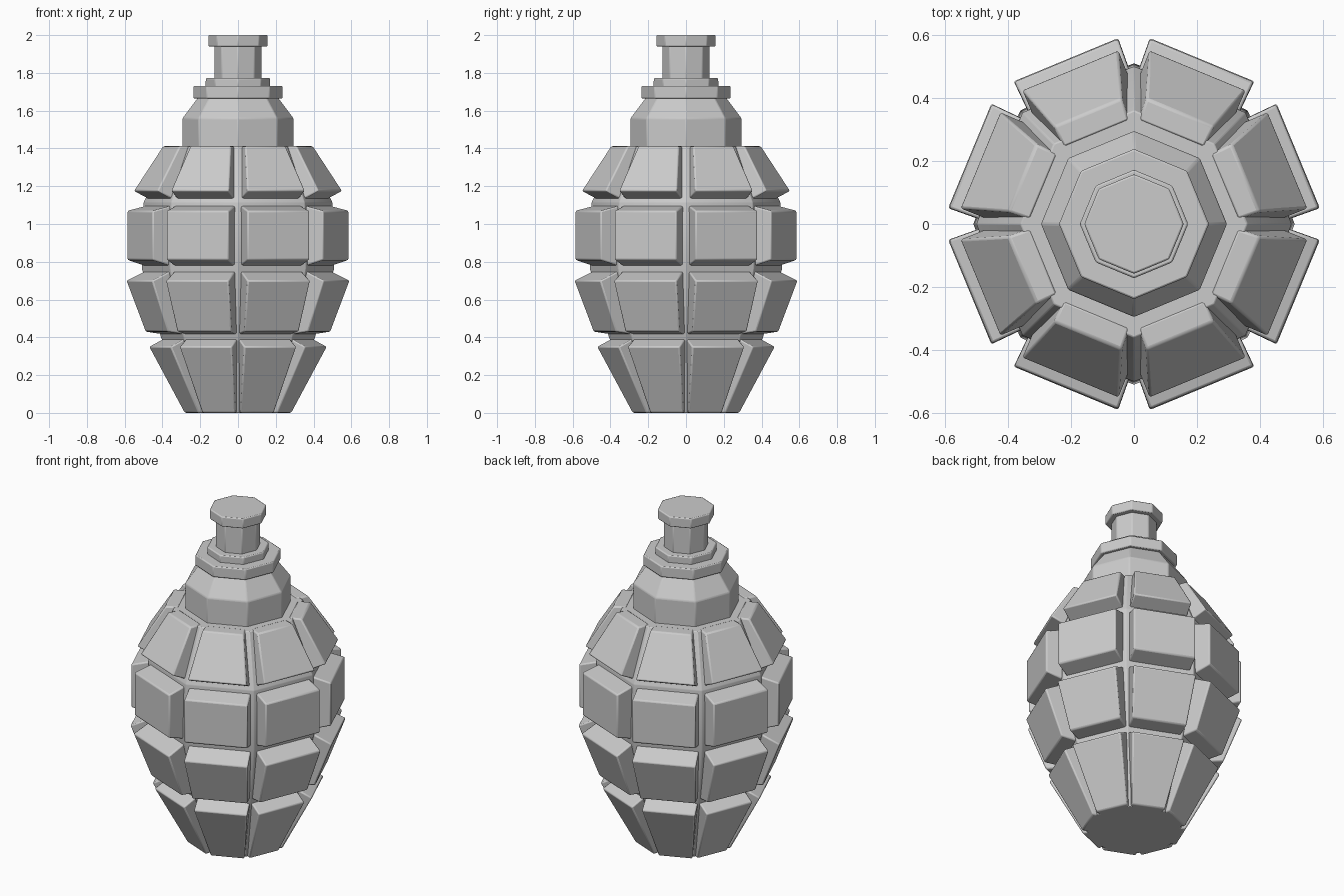
import bpy, bmesh
from math import cos, sin, pi

if "Cube" in bpy.data.objects:
    bpy.data.objects.remove(bpy.data.objects["Cube"])

SIDES = 8


def finish(name, bm, bevel):
    bmesh.ops.recalc_face_normals(bm, faces=bm.faces)
    me = bpy.data.meshes.new(name)
    bm.to_mesh(me)
    bm.free()
    ob = bpy.data.objects.new(name, me)
    bpy.context.collection.objects.link(ob)
    mod = ob.modifiers.new("soft_edges", 'BEVEL')
    mod.width, mod.segments, mod.angle_limit = bevel, 2, 0.3
    bpy.ops.object.select_all(action='DESELECT')
    ob.select_set(True)
    bpy.context.view_layer.objects.active = ob
    bpy.ops.object.shade_smooth_by_angle(angle=0.5)
    return ob


def lathe(name, profile, bevel=0.006):
    """Capped octagonal solid from (corner radius, z) points."""
    bm = bmesh.new()
    rings = [[bm.verts.new((r * cos(i * pi / 4), r * sin(i * pi / 4), z))
              for i in range(SIDES)] for r, z in profile]
    for a, b in zip(rings, rings[1:]):
        for i in range(SIDES):
            j = (i + 1) % SIDES
            bm.faces.new((a[i], a[j], b[j], b[i]))
    bm.faces.new(rings[0])
    bm.faces.new(rings[-1])
    return finish(name, bm, bevel)


def plate_row(name, sections):
    """Ring of eight raised plates.
    sections: inner bottom, outer bottom, outer top, inner top,
    each as (distance from axis, half width, z)."""
    bm = bmesh.new()
    for k in range(SIDES):
        t = (k + 0.5) * pi / 4
        left, right = [[bm.verts.new((d * cos(t) - s * w * sin(t),
                                      d * sin(t) + s * w * cos(t), z))
                        for d, w, z in sections] for s in (-1, 1)]
        bm.faces.new(left)
        bm.faces.new(right)
        for i in range(4):
            j = (i + 1) % 4
            bm.faces.new((left[i], left[j], right[j], right[i]))
    return finish(name, bm, 0.008)


# Inner body, visible as the floor of the grooves
lathe("body_core", [(0.26, 0), (0.41, 0.405), (0.51, 0.765),
                    (0.50, 1.115), (0.36, 1.41)], 0.004)

# Four rows of raised plates, bottom to top
plate_row("plates_bottom", [(0.22, 0.088, 0), (0.268, 0.096, 0),
                            (0.449, 0.150, 0.35), (0.36, 0.148, 0.395)])
plate_row("plates_lower_middle", [(0.36, 0.148, 0.415), (0.467, 0.156, 0.43),
                                  (0.567, 0.180, 0.70), (0.45, 0.174, 0.755)])
plate_row("plates_upper_middle", [(0.45, 0.174, 0.775), (0.562, 0.178, 0.81),
                                  (0.562, 0.178, 1.07), (0.44, 0.172, 1.10)])
plate_row("plates_top", [(0.44, 0.165, 1.13), (0.530, 0.166, 1.175),
                         (0.383, 0.116, 1.412), (0.31, 0.112, 1.412)])

# Stepped neck, flange and cap
lathe("neck", [(0.295, 1.38), (0.295, 1.56), (0.205, 1.68)])
lathe("flange", [(0.238, 1.665), (0.238, 1.73)])
lathe("collar", [(0.172, 1.72), (0.172, 1.772)])
lathe("stem", [(0.125, 1.76), (0.125, 1.95)])
lathe("cap", [(0.158, 1.94), (0.158, 2.0)])
